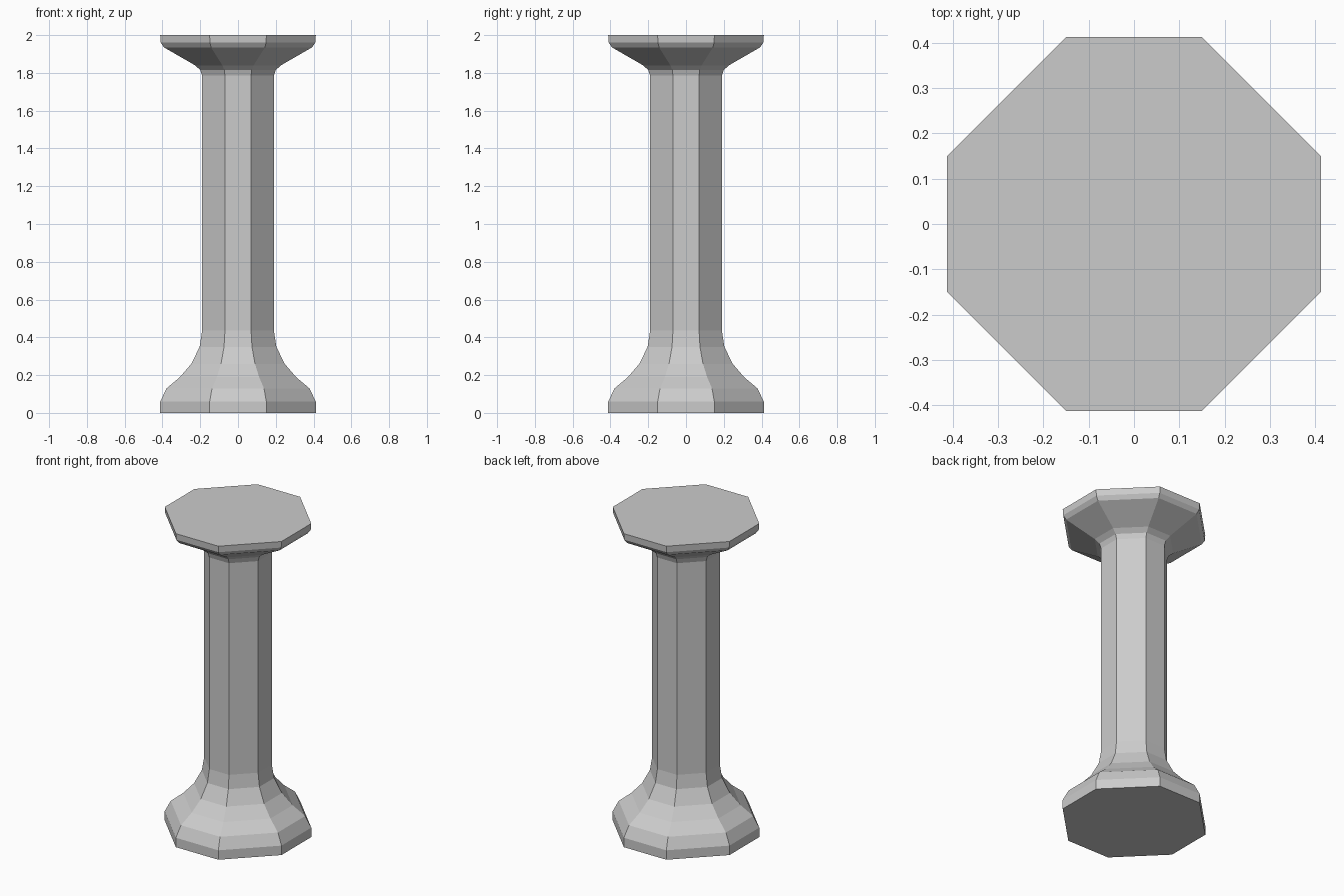
import bpy, bmesh

if "Cube" in bpy.data.objects:
    bpy.data.objects.remove(bpy.data.objects["Cube"])

# Column profile: (half width, height)
profile = [
    (0.412, 0.0), (0.412, 0.06), (0.378, 0.13), (0.307, 0.19), (0.247, 0.26),
    (0.203, 0.35), (0.19, 0.435),                       # flared base
    (0.19, 1.785), (0.2, 1.815), (0.227, 1.84),         # shaft and neck
    (0.392, 1.935), (0.409, 1.96), (0.412, 2.0),        # capital
]
CORNER = 0.364  # chamfered-square ratio


def octagon(bm, w, z):
    c = w * CORNER
    pts = [(w, -c), (w, c), (c, w), (-c, w), (-w, c), (-w, -c), (-c, -w), (c, -w)]
    return [bm.verts.new((x, y, z)) for x, y in pts]


# Stack octagon rings and bridge them with flat faces
bm = bmesh.new()
rings = [octagon(bm, w, z) for w, z in profile]
for a, b in zip(rings, rings[1:]):
    for i in range(8):
        j = (i + 1) % 8
        bm.faces.new((a[i], a[j], b[j], b[i]))
bm.faces.new(rings[0][::-1])
bm.faces.new(rings[-1])

mesh = bpy.data.meshes.new("octagonal_column")
bm.to_mesh(mesh)
bm.free()
bpy.context.collection.objects.link(bpy.data.objects.new("octagonal_column", mesh))
